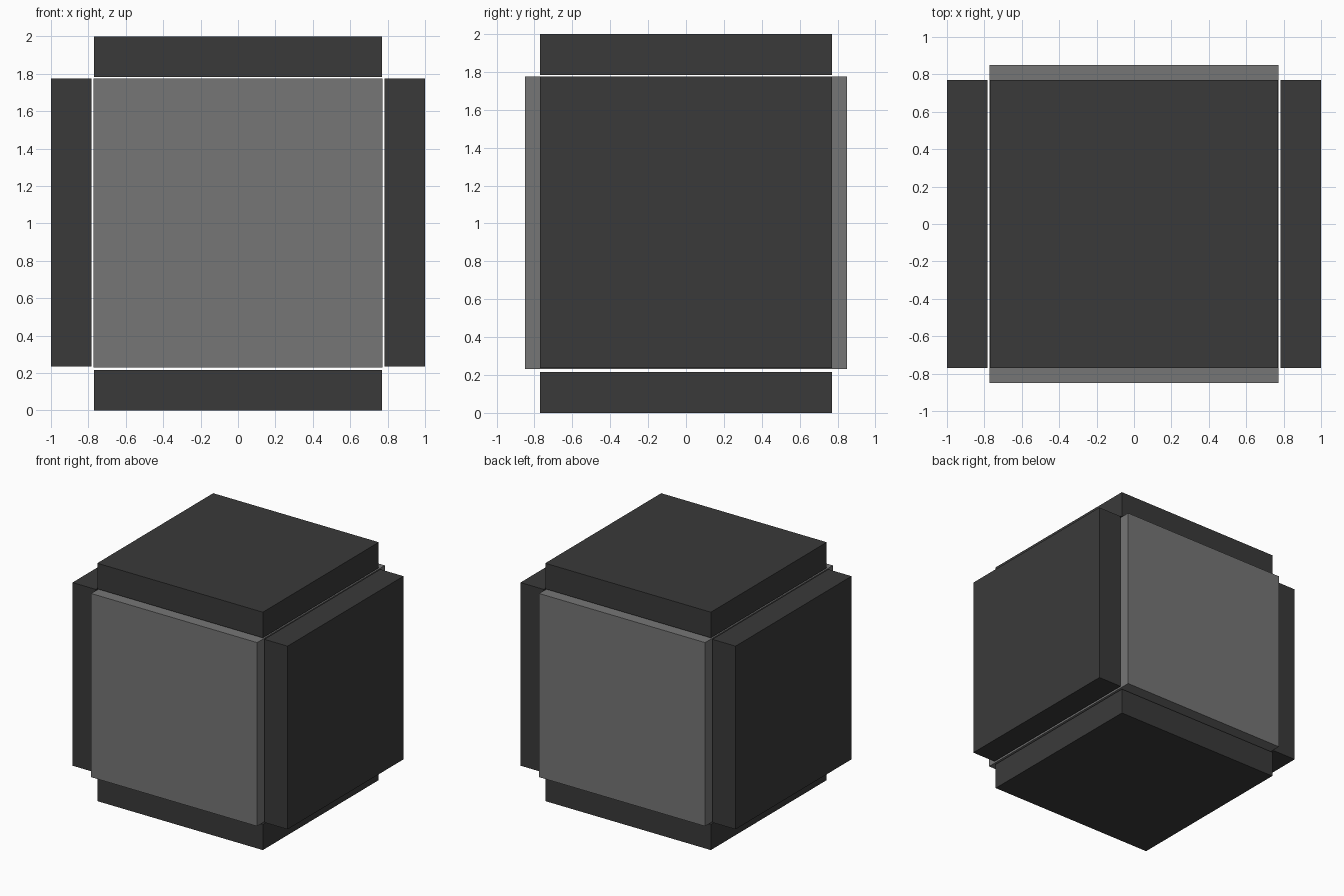
import bpy
from mathutils import Vector

if "Cube" in bpy.data.objects:
    bpy.data.objects.remove(bpy.data.objects["Cube"])

HALF = 0.77      # half width of each square panel
DEPTH = 0.216    # panel thickness
MID = 1.0        # centre height


def material(name, value):
    mat = bpy.data.materials.new(name)
    mat.diffuse_color = (value, value, value, 1)
    mat.use_nodes = True
    mat.node_tree.nodes["Principled BSDF"].inputs["Base Color"].default_value = mat.diffuse_color
    return mat


def box(name, centre, size, mat):
    bpy.ops.mesh.primitive_cube_add(size=1, location=centre)
    obj = bpy.context.object
    obj.name = name
    obj.scale = size
    bpy.ops.object.transform_apply(location=False, rotation=False, scale=True)
    obj.data.materials.append(mat)
    return obj


dark = material("dark_grey", 0.042)
light = material("mid_grey", 0.18)

# Core block, showing at the front and back
box("core_block", (0, 0, MID + 0.003), (2 * HALF + 0.004, 1.698, 2 * HALF + 0.004), light)

# Floating square panels: left/right and bottom/top
for axis, names in ((0, ("left_panel", "right_panel")),
                    (2, ("bottom_panel", "top_panel"))):
    for side, name in zip((-1, 1), names):
        centre = Vector((0, 0, MID + (0.006 if axis == 0 else 0)))
        centre[axis] += side * (1 - DEPTH / 2)
        size = Vector((2 * HALF, 2 * HALF, 2 * HALF))
        size[axis] = DEPTH
        box(name, centre, size, dark)
